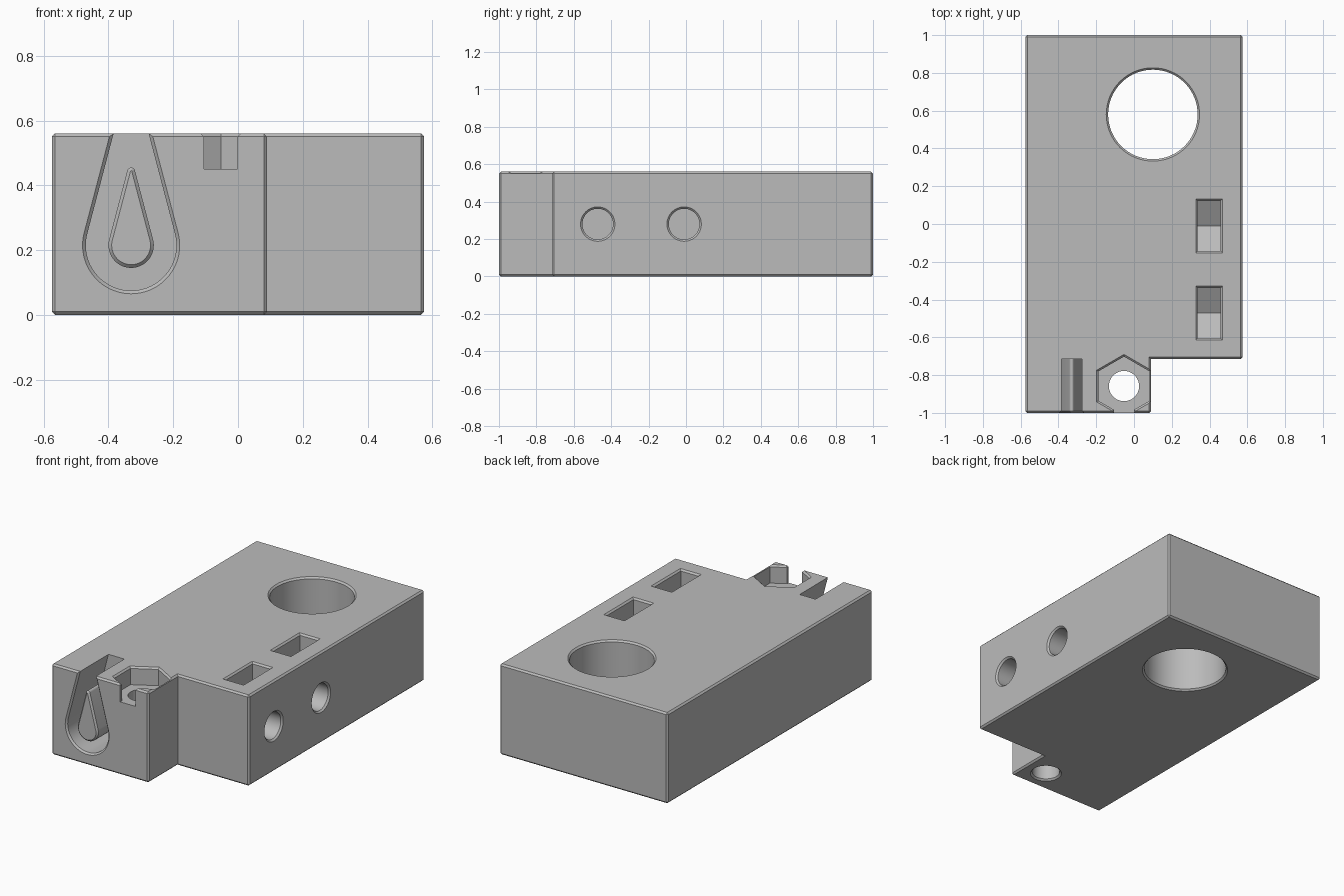
import bpy, bmesh
from math import sin, cos, tan, pi, asin, radians

cube = bpy.data.objects.get("Cube")
if cube:
    bpy.data.objects.remove(cube, do_unlink=True)

H = 0.56      # block height
C = 0.01      # chamfer size

grey = bpy.data.materials.new("plain grey")
grey.use_nodes = True
colour = (0.5, 0.5, 0.5, 1)
grey.diffuse_color = colour
grey.node_tree.nodes["Principled BSDF"].inputs["Base Color"].default_value = colour


# Profiles: each takes a growth distance and returns a closed outline
def ring(u, v, r, n=64, start=0.0):
    def shape(g):
        # grow polygons by their flat sides
        rad = r + g / cos(pi / n)
        return [(u + rad * cos(start + 2 * pi * i / n),
                 v + rad * sin(start + 2 * pi * i / n)) for i in range(n)]
    return shape


def rect(u0, u1, v0, v1):
    return lambda g: [(u0 - g, v0 - g), (u1 + g, v0 - g), (u1 + g, v1 + g), (u0 - g, v1 + g)]


def teardrop(u, v, r, tip_v, tip_r, taper):
    def arc(cv, rad, a0, a1, n):
        return [(u + rad * cos(a0 + (a1 - a0) * i / n),
                 cv + rad * sin(a0 + (a1 - a0) * i / n)) for i in range(n + 1)]

    def shape(g):
        bowl = arc(v, r + g, pi - taper, 2 * pi + taper, 40)
        if tip_r:
            return bowl + arc(tip_v, tip_r + g, taper, pi - taper, 8)
        half = (r + g) / cos(taper) - (tip_v - v) * tan(taper)
        return bowl + [(u + half, tip_v), (u - half, tip_v)]
    return shape


# Loft a profile along an axis through (position, growth) levels
def loft(name, shape, axis, levels):
    place = {"x": lambda u, v, t: (t, u, v),
             "y": lambda u, v, t: (u, t, v),
             "z": lambda u, v, t: (u, v, t)}[axis]
    bm = bmesh.new()
    loops = [[bm.verts.new(place(u, v, t)) for u, v in shape(g)] for t, g in levels]
    n = len(loops[0])
    bm.faces.new(loops[0])
    bm.faces.new(loops[-1])
    for a, b in zip(loops, loops[1:]):
        for i in range(n):
            j = (i + 1) % n
            bm.faces.new((a[i], a[j], b[j], b[i]))
    bmesh.ops.recalc_face_normals(bm, faces=bm.faces)
    mesh = bpy.data.meshes.new(name)
    bm.to_mesh(mesh)
    bm.free()
    obj = bpy.data.objects.new(name, mesh)
    bpy.context.collection.objects.link(obj)
    mesh.materials.append(grey)
    return obj


# Stepped block with chamfered outer edges
outline = [(-0.575, -1), (0.09, -1), (0.09, -0.715), (0.575, -0.715), (0.575, 1), (-0.575, 1)]
block = loft("mounting_block", lambda g: outline, "z", [(0, 0), (H, 0)])
bm = bmesh.new()
bm.from_mesh(block.data)
convex = [e for e in bm.edges if e.calc_face_angle_signed() > 0.1]
bmesh.ops.bevel(bm, geom=convex, offset=C, segments=1, affect="EDGES")
bm.to_mesh(block.data)
bm.free()

top_flare = [(H - C, 0), (H + C, 2 * C)]
bottom_flare = [(-C, 2 * C), (C, 0)]
cutters = []


def cut(*args):
    cutters.append(loft("cutter", *args))


# Large through bore
cut(ring(0.1, 0.58, 0.237), "z", bottom_flare + top_flare)

# Screw holes from the side, each meeting a nut slot with a V floor
for y in (-0.472, -0.01):
    cut(ring(y, 0.28, 0.082), "x", [(0.15, 0), (0.575 - C, 0), (0.575 + C, 2 * C)])
    w = 0.133
    low = 0.28 - w / cos(pi / 6)
    shoulder = 0.28 - w * tan(pi / 6)
    nut = [(y, low), (y + w, shoulder), (y + w, H + 0.02), (y - w, H + 0.02), (y - w, shoulder)]
    cut(lambda g: nut, "x", [(0.337, 0), (0.459, 0)])
    cut(rect(0.337, 0.459, y - w, y + w), "z", top_flare)

# Vertical screw hole, hexagonal nut pocket and its front opening
px, py = -0.053, -0.858
cut(ring(px, py, 0.08), "z", bottom_flare + [(0.5, 0)])
cut(ring(px, py, 0.156, 6, pi / 6), "z", [(0.45, 0)] + top_flare)
cut(rect(px - 0.052, px + 0.052, -1.05, -0.95), "z", [(0.45, 0)] + top_flare)

# Teardrop channel in the front, open at the top
taper = asin(0.254)
cut(teardrop(-0.33, 0.215, 0.14, 0.62, 0, taper), "y", [(-1 - C, 2 * C), (-1 + C, 0), (-0.715, 0)])

bpy.context.view_layer.objects.active = block
for c in cutters:
    mod = block.modifiers.new("cut", "BOOLEAN")
    mod.operation = "DIFFERENCE"
    mod.solver = "EXACT"
    mod.object = c
    bpy.ops.object.modifier_apply(modifier=mod.name)
for c in cutters:
    bpy.data.objects.remove(c, do_unlink=True)

# Teardrop pin standing inside the channel
pin = loft("teardrop_pin", teardrop(-0.33, 0.215, 0.07, 0.443, 0.012, taper), "y",
           [(-1, -C), (-1 + C, 0), (-0.7, 0)])

bpy.ops.object.select_all(action="DESELECT")
for obj in (block, pin):
    obj.select_set(True)
bpy.context.view_layer.objects.active = block
bpy.ops.object.shade_smooth_by_angle(angle=radians(30))
